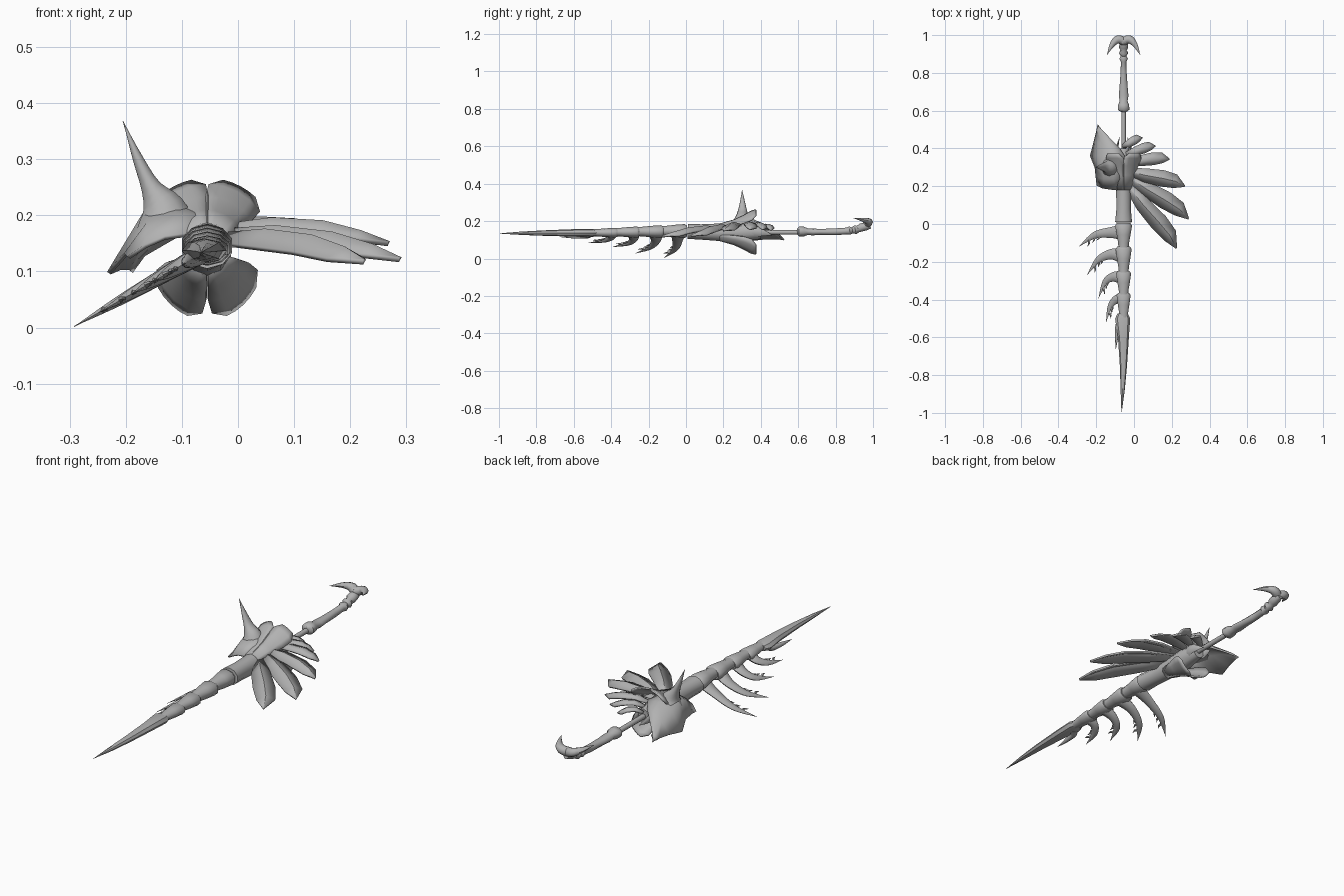
import bpy, bmesh, math
from mathutils import Vector as V

if "Cube" in bpy.data.objects:
    bpy.data.objects.remove(bpy.data.objects["Cube"])

AX, AZ = -0.055, 0.14          # long axis of the weapon
mat = bpy.data.materials.new("bone_grey")
mat.diffuse_color = (0.45, 0.45, 0.45, 1)
mat.use_nodes = True
mat.node_tree.nodes["Principled BSDF"].inputs["Base Color"].default_value = mat.diffuse_color


def finish(name, bm, angle=35, thick=0):
    bmesh.ops.recalc_face_normals(bm, faces=bm.faces)
    me = bpy.data.meshes.new(name)
    bm.to_mesh(me)
    bm.free()
    ob = bpy.data.objects.new(name, me)
    bpy.context.collection.objects.link(ob)
    me.materials.append(mat)
    if thick:
        mod = ob.modifiers.new("thickness", 'SOLIDIFY')
        mod.thickness, mod.offset = thick, 0
    bpy.ops.object.select_all(action='DESELECT')
    ob.select_set(True)
    bpy.context.view_layer.objects.active = ob
    bpy.ops.object.shade_smooth_by_angle(angle=math.radians(angle))
    return ob


def smooth_path(pts, n):
    """Resample a path with a Catmull-Rom spline; items are tuples of floats."""
    out, last = [], len(pts) - 1
    for i in range(last):
        a, b, c, d = (V(pts[max(0, min(last, k))]) for k in (i - 1, i, i + 1, i + 2))
        for j in range(n):
            t = j / n
            out.append(b + (c - a) * t / 2 + (2 * a - 5 * b + 4 * c - d) * t * t / 2
                       + (3 * b - a - 3 * c + d) * t ** 3 / 2)
    return out + [V(pts[-1])]


def tube(name, pts, radii, up=(0, 0, 1), sides=8, n=1, angle=50):
    """Loft elliptical rings; radii are (across, along up) for each point."""
    pos = smooth_path(pts, n)
    rad = smooth_path([(a, b, 0) for a, b in radii], n)
    bm, rings, up = bmesh.new(), [], V(up).normalized()
    for i, p in enumerate(pos):
        tan = (pos[min(i + 1, len(pos) - 1)] - pos[max(i - 1, 0)]).normalized()
        side = tan.cross(up).normalized()
        top = side.cross(tan)
        rings.append([bm.verts.new(p + side * max(rad[i].x, .0006) * math.sin(a)
                                   + top * max(rad[i].y, .0006) * math.cos(a))
                      for a in (math.tau * k / sides for k in range(sides))])
    for r, s in zip(rings, rings[1:]):
        for k in range(sides):
            m = (k + 1) % sides
            bm.faces.new((r[k], r[m], s[m], s[k]))
    bm.faces.new(rings[0])
    bm.faces.new(rings[-1])
    return finish(name, bm, angle)


def sheet(name, rows, thick=0.006, angle=35):
    bm = bmesh.new()
    vs = [[bm.verts.new(p) for p in r] for r in rows]
    for r, s in zip(vs, vs[1:]):
        for k in range(len(r) - 1):
            bm.faces.new((r[k], r[k + 1], s[k + 1], s[k]))
    bmesh.ops.remove_doubles(bm, verts=bm.verts, dist=1e-5)
    return finish(name, bm, angle, thick)


def axial(name, prof, sides=10, x=AX, angle=50):
    """Body along y: (y, half width, half height, centre z)."""
    return tube(name, [(x, y, z) for y, w, h, z in prof],
                [(w, h) for y, w, h, z in prof], sides=sides, angle=angle)


# Segmented blade: vertebrae flare at the back and taper forward
axial("blade_collar", [(.40, .03, .035, .14), (.30, .045, .05, .14), (.20, .042, .048, .14),
                       (.08, .04, .041, .142), (.01, .047, .04, .145)])
segments = [(.005, -.12, .047, .037), (-.12, -.25, .045, .034),
            (-.25, -.37, .042, .03), (-.365, -.49, .039, .026)]
for i, (y0, y1, w, h) in enumerate(segments):
    d, z = y1 - y0, .147 - .003 * i
    axial(f"vertebra_{i + 1}", [(y0, w * .8, h * .8, z), (y0 + d * .1, w, h, z),
                                (y0 + d * .5, w * .82, h * .9, z),
                                (y0 + d * .85, w * .64, h * .76, z),
                                (y1 - .02, w * .62, h * .7, z)])
tube("blade_tip", [(-.06, -.475, .137), (-.06, -.50, .137), (-.056, -.60, .137),
                   (-.056, -.75, .136), (-.06, -.88, .135), (-.066, -1.0, .134)],
     [(.028, .017), (.04, .022), (.029, .02), (.019, .015), (.011, .009), (0, 0)], sides=8, angle=35)


# Curved claws, all lying in one slanted plane, with small teeth on the front edge
def slant(x, y):
    return V((x, y, .003 + (x + .29) * .57))


NORMAL = (-.57, 0, 1)
claws = [((-.06, -.045), (-.12, -.045), (-.21, -.06), (-.292, -.12), .043),
         ((-.06, -.17), (-.12, -.16), (-.19, -.19), (-.248, -.27), .041),
         ((-.06, -.285), (-.11, -.28), (-.155, -.31), (-.188, -.395), .037),
         ((-.06, -.40), (-.095, -.40), (-.128, -.44), (-.148, -.52), .034),
         ((-.07, -.52), (-.085, -.54), (-.092, -.60), (-.096, -.665), .022)]
for i, (*path, w) in enumerate(claws):
    pts = [slant(*p) for p in path]
    tube(f"claw_{i + 1}", pts, [(w, .018), (w * .68, .014), (w * .42, .009), (0, 0)],
         up=NORMAL, n=5)
    line = smooth_path(pts, 6)
    for j, k in enumerate((10, 12, 14) if i < 4 else ()):
        p, q = line[k], line[k + 1]
        tan = (q - p).normalized()
        out = tan.cross(V(NORMAL).normalized())
        if out.y > 0:
            out = -out
        root = p + out * w * .12
        tube(f"claw_{i + 1}_tooth_{j + 1}", [root, root + out * w * .42 + tan * .012,
                                             root + out * w * .6 + tan * .028],
             [(.008, .006), (.005, .004), (0, 0)], up=NORMAL, sides=5)

# Flared guard: four petals opening toward the grip, joined until near their rims
for i, (c, top) in enumerate(((62, 1), (118, 1), (-52, 0), (-128, 0))):
    rows = []
    spread = 30 if top else 37
    for y, r, f in ((.18, .043, 1), (.26, .066, 1), (.31, .09, 1), (.35, .112, .9), (.375, .123, .5)):
        rows.append([(AX + r * math.cos(a) * (1 if top else .82), y, AZ + r * math.sin(a))
                     for a in (math.radians(c + spread * f * s) for s in (-1, -.5, 0, .5, 1))])
    sheet(f"guard_petal_{i + 1}", rows, .008)

# Fan of ridged feather blades: root, tip, half width, drop of front and back edges
feathers = [((-.03, .20, .165), (.224, -.127, .118), .046, .036, .016),
            ((-.03, .25, .172), (.288, .028, .122), .046, .03, .016),
            ((-.03, .28, .18), (.268, .20, .15), .042, .022, .014),
            ((-.03, .33, .18), (.187, .343, .156), .032, .014, .01),
            ((-.04, .37, .175), (.112, .412, .155), .026, .01, .008),
            ((-.06, .41, .165), (.042, .456, .15), .022, .008, .006)]
for i, (root, tip, w, front, back) in enumerate(feathers):
    a, b = V(root), V(tip)
    d = (b - a).normalized()
    side = V((-d.y, d.x, 0)).normalized()
    rows = []
    # front edge bulges less, back edge has a blunt corner near the tip
    for t, lo, hi in ((0, -.4, .4), (.3, -.8, .9), (.6, -.78, 1.25), (.82, -.55, 1.15), (1, -.05, .05)):
        mid = a.lerp(b, t) + V((0, 0, .026 * math.sin(math.pi * t)))
        rows.append([mid + side * w * s - V((0, 0, drop))
                     for s, drop in ((lo, -lo * front), ((lo + hi) / 2, 0), (hi, hi * back))])
    sheet(f"feather_{i + 1}", rows, .009, 40)

# Side wing plate with an upright horn
wing = [[(-.09, .18, .165), (-.13, .185, .16), (-.165, .19, .145), (-.195, .205, .125)],
        [(-.06, .24, .195), (-.11, .24, .2), (-.16, .24, .185), (-.20, .25, .13)],
        [(-.05, .30, .20), (-.11, .30, .215), (-.165, .30, .205), (-.205, .30, .125)],
        [(-.05, .36, .195), (-.11, .36, .205), (-.175, .36, .18), (-.23, .36, .097)],
        [(-.08, .405, .18), (-.12, .42, .18), (-.17, .43, .155), (-.212, .43, .105)],
        [(-.165, .49, .13), (-.175, .495, .128), (-.185, .50, .12), (-.197, .49, .105)],
        [(-.19, .525, .1)] * 4]
sheet("wing_plate", wing, .008, 50)
tube("wing_horn", [(-.128, .30, .185), (-.135, .30, .215), (-.155, .302, .25),
                   (-.178, .302, .30), (-.205, .30, .368)],
     [(.055, .055), (.04, .04), (.019, .026), (.01, .014), (0, 0)], up=(0, 1, 0), n=3, sides=10)

# Small fins behind the guard, mirrored
for s, n in ((-1, "left"), (1, "right")):
    tube(f"rear_fin_{n}", [(AX + s * .02, .34, .15), (AX + s * .035, .40, .14), (AX + s * .02, .46, .125)],
         [(.012, .03), (.009, .022), (0, 0)], sides=6, n=2)

# Shaft and grip
axial("shaft", [(.36, .012, .012, .14), (.62, .012, .012, .14)])
axial("grip", [(.595, .018, .016, .143), (.605, .032, .026, .144), (.63, .031, .026, .144),
               (.65, .022, .018, .143), (.68, .027, .018, .142), (.72, .023, .016, .142),
               (.80, .017, .018, .143), (.86, .015, .018, .147), (.875, .024, .022, .149),
               (.89, .015, .016, .151), (.905, .025, .024, .154), (.92, .016, .018, .158),
               (.935, .025, .022, .165), (.96, .023, .022, .172), (.985, .014, .018, .178)])

# Pommel: hooked crescent of two mirrored arms
for s, n in ((-1, "left"), (1, "right")):
    tube(f"pommel_hook_{n}", [(AX - s * .005, .965, .185), (AX + s * .03, .977, .196),
                              (AX + s * .06, .95, .206), (AX + s * .088, .895, .216)],
         [(.022, .024), (.022, .02), (.014, .012), (0, 0)], n=4)
